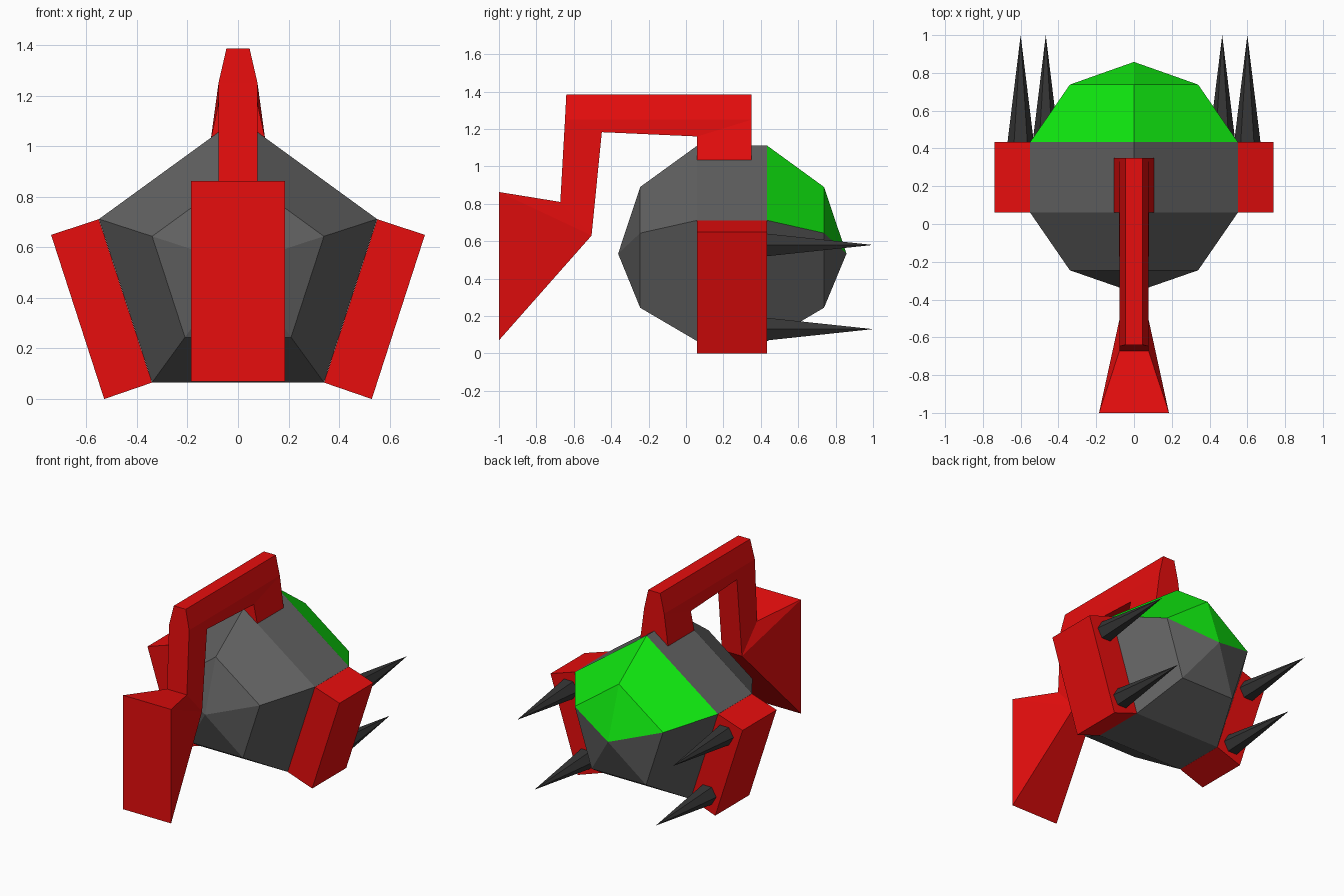
import bpy, bmesh
from math import sin, cos, pi

if "Cube" in bpy.data.objects:
    bpy.data.objects.remove(bpy.data.objects["Cube"])


def material(name, color):
    m = bpy.data.materials.new(name)
    m.diffuse_color = (*color, 1)
    m.use_nodes = True
    m.node_tree.nodes["Principled BSDF"].inputs["Base Color"].default_value = m.diffuse_color
    return m


RED = material("red", (0.8, 0.004, 0.004))
GREEN = material("green", (0.005, 0.8, 0.005))
GREY = material("dark_grey", (0.12, 0.12, 0.12))
BLACK = material("charcoal", (0.036, 0.036, 0.036))


def build(name, verts, faces, mats, mat_ids=None):
    bm = bmesh.new()
    vs = [bm.verts.new(v) for v in verts]
    for i, f in enumerate(faces):
        face = bm.faces.new([vs[k] for k in f])
        face.material_index = mat_ids[i] if mat_ids else 0
    bmesh.ops.recalc_face_normals(bm, faces=bm.faces[:])
    me = bpy.data.meshes.new(name)
    bm.to_mesh(me)
    bm.free()
    for m in mats:
        me.materials.append(m)
    ob = bpy.data.objects.new(name, me)
    bpy.context.collection.objects.link(ob)
    return ob


# Body: five-sided barrel along y with pointed ends, upper rear faces green
CZ = 0.533
rings = [(-0.245, 0.357), (0.06, 0.578), (0.434, 0.578), (0.738, 0.357)]
verts = [(r * sin(2 * pi * k / 5), y, CZ + r * cos(2 * pi * k / 5))
         for y, r in rings for k in range(5)]
verts += [(0, -0.363, CZ), (0, 0.858, CZ)]
faces, ids = [], []
for k in range(5):
    n = (k + 1) % 5
    upper = 1 if k in (0, 4) else 0
    for j in range(3):
        faces.append((j * 5 + k, j * 5 + n, j * 5 + 5 + n, j * 5 + 5 + k))
        ids.append(upper if j == 2 else 0)
    faces += [(20, n, k), (21, 15 + k, 15 + n)]
    ids += [0, upper]
build("body", verts, faces, [GREY, GREEN], ids)

# Side pads and their rear spikes, mirrored left and right
pad = [(0.55, 0.711), (0.739, 0.649), (0.529, 0.0), (0.34, 0.065)]
for side, s in (("right", 1), ("left", -1)):
    verts = [(s * x, y, z) for y in (0.06, 0.434) for x, z in pad]
    faces = [(0, 1, 2, 3), (4, 5, 6, 7)]
    faces += [(k, (k + 1) % 4, (k + 1) % 4 + 4, k + 4) for k in range(4)]
    build("side_pad_" + side, verts, faces, [RED])

    for level, x, z in (("upper", 0.6, 0.58), ("lower", 0.467, 0.13)):
        verts = [(s * x + 0.07 * cos(k * pi / 3), 0.43, z + 0.07 * sin(k * pi / 3))
                 for k in range(6)] + [(s * x, 1.0, z)]
        faces = [tuple(range(6))] + [(k, (k + 1) % 6, 6) for k in range(6)]
        build(f"spike_{level}_{side}", verts, faces, [BLACK])

# Front arm: side outline as (y, z, half width), running from rear post to blade
arm = [(0.35, 1.03, 0.107), (0.35, 1.25, 0.077), (0.35, 1.385, 0.046),
       (-0.64, 1.385, 0.046), (-0.647, 1.25, 0.077), (-0.672, 0.81, 0.077),
       (-1.0, 0.863, 0.185), (-1.0, 0.07, 0.185), (-0.505, 0.63, 0.077),
       (-0.45, 1.183, 0.077), (0.06, 1.16, 0.079), (0.06, 1.03, 0.107)]
N = len(arm)
panels = [(1, 2, 3, 4), (0, 1, 10, 11), (1, 4, 9, 10), (4, 5, 8, 9),
          (5, 6, 8), (6, 7, 8)]
verts = [(s * w, y, z) for s in (1, -1) for y, z, w in arm]
faces = panels + [tuple(k + N for k in p) for p in panels]
faces += [(k, (k + 1) % N, (k + 1) % N + N, k + N) for k in range(N)]
build("front_arm", verts, faces, [RED])
